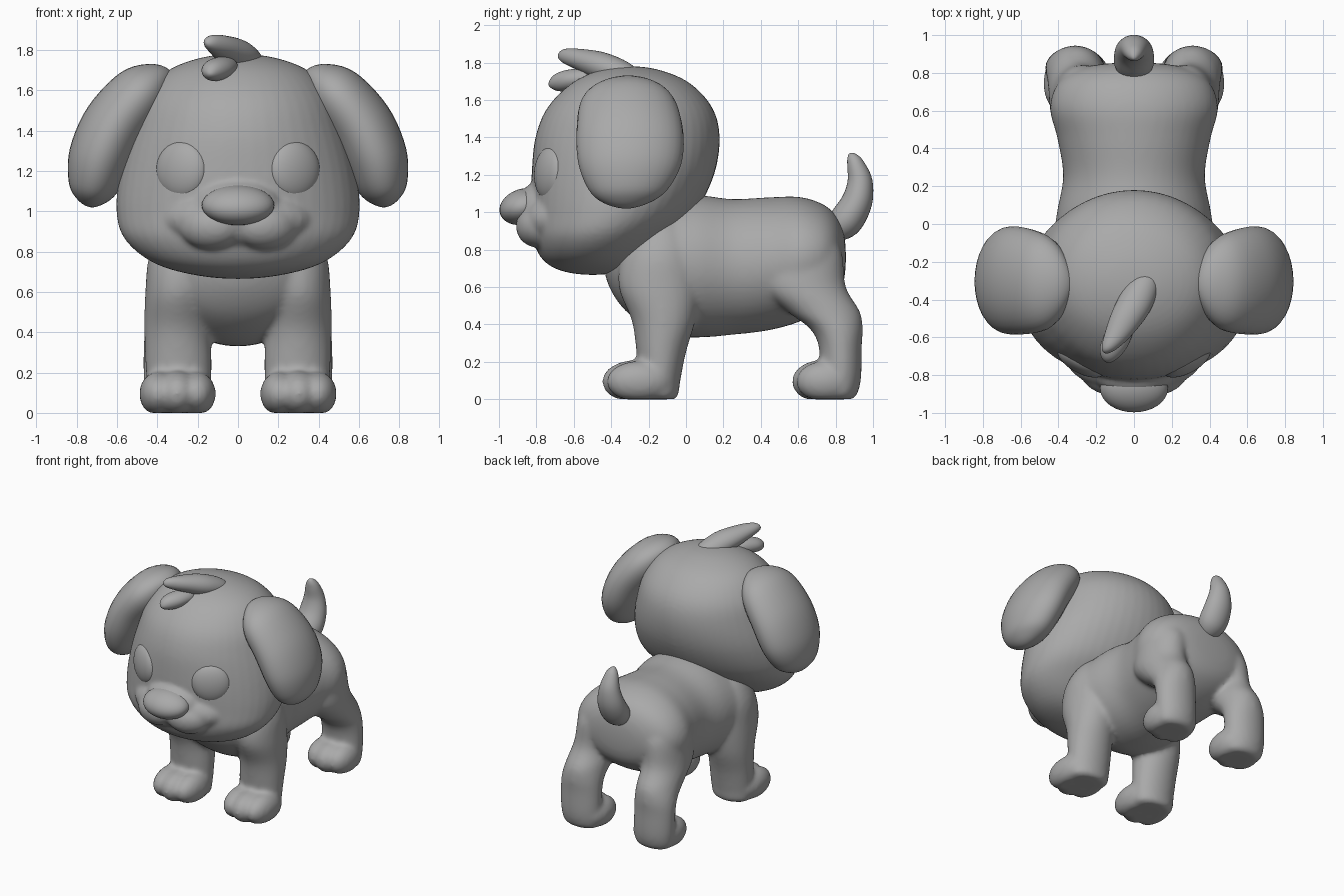
import bpy, bmesh, math
from mathutils import Vector, Matrix

if "Cube" in bpy.data.objects:
    bpy.data.objects.remove(bpy.data.objects["Cube"])

grey = bpy.data.materials.new("mid_grey")
grey.diffuse_color = (.4, .4, .4, 1)
grey.use_nodes = True
grey.node_tree.nodes["Principled BSDF"].inputs["Base Color"].default_value = grey.diffuse_color


def finish(name, bm):
    bmesh.ops.recalc_face_normals(bm, faces=bm.faces)
    mesh = bpy.data.meshes.new(name)
    bm.to_mesh(mesh)
    bm.free()
    mesh.materials.append(grey)
    mesh.shade_smooth()
    ob = bpy.data.objects.new(name, mesh)
    bpy.context.collection.objects.link(ob)
    return ob


def loft(name, rows, side, tangent=None, n=32, steps=5):
    """Smooth closed skin over elliptic sections (x, y, z, r_side, r_other); end rows have zero radius."""
    pts = [Vector(r[:3]) for r in rows]
    side = Vector(side)
    secs = []
    for i, r in enumerate(rows):
        t = tangent or pts[min(i + 1, len(pts) - 1)] - pts[max(i - 1, 0)]
        v = side.cross(Vector(t)).normalized()
        secs.append((pts[i], side * r[3], v * r[4]))
    # mirrored phantom sections make the poles round
    flip = lambda s: (s[0], -s[1], -s[2])
    secs = [flip(secs[1])] + secs + [flip(secs[-2])]

    def mix(a, b, c, d, t):
        return 0.5 * (2 * b + (c - a) * t + (2 * a - 5 * b + 4 * c - d) * t * t
                      + (3 * b - a - 3 * c + d) * t ** 3)
    bm = bmesh.new()
    rings = []
    for i in range(len(rows) - 1):
        for k in range(steps):
            if i + k == 0:
                continue
            c, u, v = [mix(*[secs[i + j][q] for j in range(4)], k / steps) for q in range(3)]
            rings.append([bm.verts.new(c + u * math.cos(a) + v * math.sin(a))
                          for a in (2 * math.pi * m / n for m in range(n))])
    ends = [bm.verts.new(pts[0]), bm.verts.new(pts[-1])]
    for m in range(n):
        p = (m + 1) % n
        for a, b in zip(rings, rings[1:]):
            bm.faces.new((a[m], a[p], b[p], b[m]))
        bm.faces.new((ends[0], rings[0][p], rings[0][m]))
        bm.faces.new((ends[1], rings[-1][m], rings[-1][p]))
    return finish(name, bm)


def ball(name, centre, radii, turn=0, tilt=0):
    bm = bmesh.new()
    m = (Matrix.Translation(centre) @ Matrix.Rotation(turn, 4, 'Z') @ Matrix.Rotation(tilt, 4, 'X')
         @ Matrix.Diagonal((*radii, 1)))
    bmesh.ops.create_uvsphere(bm, u_segments=32, v_segments=20, radius=1, matrix=m)
    return finish(name, bm)


def fuse(name, parts, voxel, smooth):
    """Blend overlapping parts into one skin, flattened at the ground."""
    for ob in parts:
        for v in ob.data.vertices:
            v.co.z = max(v.co.z, 0)
    bpy.ops.object.select_all(action='DESELECT')
    for ob in parts:
        ob.select_set(True)
    bpy.context.view_layer.objects.active = parts[0]
    bpy.ops.object.join()
    ob = parts[0]
    ob.name = name
    rm = ob.modifiers.new("skin", 'REMESH')
    rm.mode = 'VOXEL'
    rm.voxel_size = voxel
    rm.use_smooth_shade = True
    sm = ob.modifiers.new("soften", 'SMOOTH')
    sm.factor = 0.5
    sm.iterations = smooth
    return ob


def upright(s, rows):
    """Rows (z, y0, y1, x0, x1) as horizontal sections, mirrored by s."""
    return [(s * (a + b) / 2, (y0 + y1) / 2, z, (b - a) / 2, (y1 - y0) / 2) for z, y0, y1, a, b in rows]


X, Y, Z = (1, 0, 0), (0, 1, 0), (0, 0, 1)

# head skull with muzzle: (z, front y, back y, half width)
skull = [(.665, -.5, -.5, 0), (.685, -.66, -.33, .22), (.745, -.765, -.22, .42), (.86, -.82, -.09, .56),
         (1.0, -.825, .05, .603), (1.2, -.825, .15, .585), (1.4, -.805, .18, .53), (1.56, -.74, .14, .47),
         (1.69, -.61, .02, .36), (1.76, -.46, -.14, .19), (1.78, -.3, -.3, 0)]
head = [loft("skull", upright(1, [(z, a, b, -w, w) for z, a, b, w in skull]), X, Z, 48)]
head.append(ball("bridge", (0, -.77, 1.02), (.22, .15, .14)))
head.append(ball("muzzle", (0, -.67, .96), (.38, .225, .17)))
for s in (1, -1):
    head.append(ball("cheek", (s * .135, -.79, .925), (.16, .115, .115), s * .3))
fuse("head", head, .015, 4)
ball("nose", (0, -.87, 1.03), (.18, .13, .095), 0, .3)

# torso: (y, bottom z, top z, half width)
trunk = [(-.44, .74, .74, 0), (-.41, .6, .88, .17), (-.31, .46, .97, .33), (-.13, .35, 1.05, .42),
         (.05, .33, 1.09, .41), (.25, .345, 1.07, .375), (.45, .37, 1.08, .405), (.62, .42, 1.08, .445),
         (.76, .5, 1.025, .39), (.835, .6, .92, .24), (.855, .76, .76, 0)]
body = [loft("trunk", [(0, y, (a + b) / 2, w, (b - a) / 2) for y, a, b, w in trunk], X, Y, 48)]

# legs and toes
front = [(0, -.13, -.13, .29, .29), (.005, -.23, -.05, .16, .43), (.1, -.25, -.03, .135, .45),
         (.25, -.265, 0, .13, .46), (.42, -.29, .05, .135, .465), (.6, -.36, .075, .13, .46),
         (.78, -.34, .06, .1, .44), (.92, -.25, 0, .12, .36), (.98, -.12, -.12, .25, .25)]
hind = [(0, .83, .83, .31, .31), (.005, .75, .9, .18, .43), (.1, .72, .935, .155, .465),
        (.28, .71, .94, .155, .47), (.38, .66, .945, .155, .465), (.47, .54, .93, .15, .455),
        (.6, .41, .855, .14, .445), (.78, .43, .835, .12, .42), (.88, .5, .77, .17, .37), (.92, .63, .63, .28, .28)]
for s in (1, -1):
    for rows, fy, ry, d in ((front, -.27, .18, .095), (hind, .725, .16, .085)):
        body.append(loft("leg", upright(s, rows), X, Z))
        body.append(ball("toe", (s * .3, fy, .095), (.105, ry, .115)))
        for o in (-d, d):
            body.append(ball("toe", (s * .3 + o, fy + .02, .095), (.095, ry - .005, .11)))
fuse("body_and_legs", body, .016, 10)

# eyes and floppy ears
ear = [(.33, -.31, 1.69, 0, 0), (.38, -.31, 1.665, .15, .08), (.475, -.31, 1.59, .25, .145),
       (.605, -.30, 1.43, .285, .165), (.685, -.30, 1.26, .275, .158), (.718, -.31, 1.12, .21, .124),
       (.728, -.32, 1.05, .12, .07), (.732, -.32, 1.02, 0, 0)]
for s, tag in ((1, "left"), (-1, "right")):
    ball(tag + "_eye", (s * .28, -.725, 1.205), (.14, .065, .145), s * .5, -.04)
    loft(tag + "_ear", [(s * r[0], *r[1:]) for r in ear], Y)

# tail
loft("tail", [(0, .76, .88, 0, 0), (0, .79, .9, .07, .065), (0, .855, .955, .105, .09), (0, .915, 1.06, .1, .082),
              (0, .93, 1.17, .075, .066), (0, .905, 1.26, .05, .045), (0, .885, 1.3, .026, .025),
              (0, .875, 1.315, 0, 0)], X)

# hair tuft
loft("upper_hair_lock", [(.07, -.24, 1.7, 0, 0), (.05, -.31, 1.725, .08, .065), (-.01, -.45, 1.78, .1, .075),
                         (-.08, -.58, 1.82, .075, .055), (-.13, -.66, 1.838, .04, .034),
                         (-.145, -.685, 1.838, 0, 0)], X)
loft("lower_hair_lock", [(-.05, -.5, 1.72, 0, 0), (-.06, -.53, 1.715, .06, .05), (-.1, -.63, 1.705, .075, .056),
                         (-.125, -.7, 1.69, .05, .042), (-.135, -.735, 1.68, 0, 0)], X)
